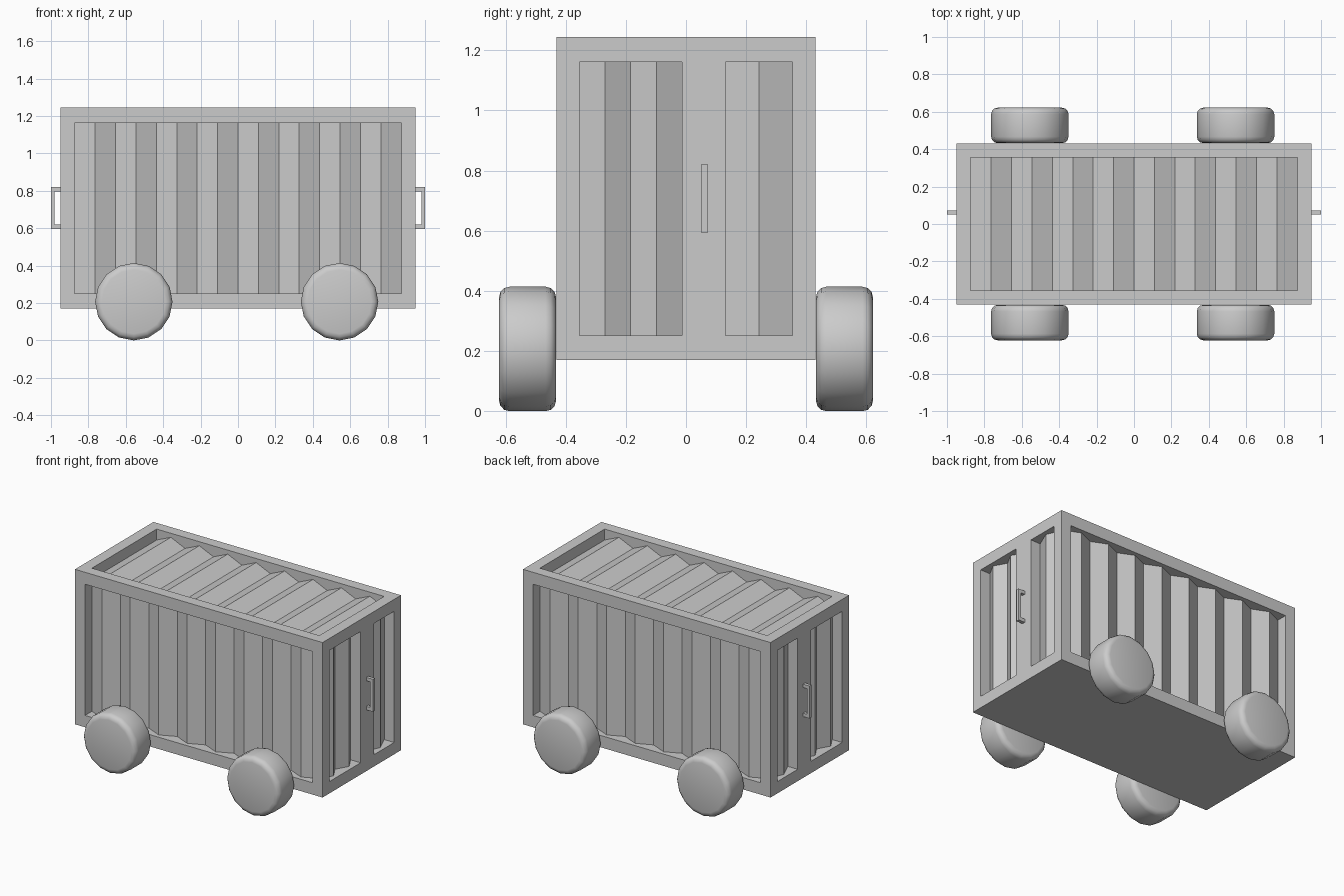
import bpy, bmesh
from math import pi
from mathutils import Vector, Matrix

if "Cube" in bpy.data.objects:
    bpy.data.objects.remove(bpy.data.objects["Cube"])

HX, HY, Z0, Z1 = 0.95, 0.43, 0.17, 1.245
PEAK, VALLEY = 0.028, 0.076


def finish(bm, name):
    bmesh.ops.recalc_face_normals(bm, faces=bm.faces)
    me = bpy.data.meshes.new(name)
    bm.to_mesh(me)
    bm.free()
    ob = bpy.data.objects.new(name, me)
    bpy.context.collection.objects.link(ob)
    return ob


def add_box(bm, lo, hi):
    lo, hi = Vector(lo), Vector(hi)
    m = Matrix.Translation((lo + hi) / 2) @ Matrix.Diagonal((*(hi - lo), 1))
    bmesh.ops.create_cube(bm, size=1, matrix=m)


def activate(ob):
    bpy.ops.object.select_all(action='DESELECT')
    ob.select_set(True)
    bpy.context.view_layer.objects.active = ob


def add_recess(bm, point, u0, u1, v0, v1, strips):
    """Zigzag-floored prism; point(u, v, depth) maps onto one side of the body."""
    prof = [(u0 + (u1 - u0) * i / strips, PEAK if i % 2 else VALLEY)
            for i in range(strips + 1)]
    prof += [(u1, -0.05), (u0, -0.05)]
    rings = [[bm.verts.new(point(u, v, d)) for u, d in prof] for v in (v0, v1)]
    a, b = rings
    bm.faces.new(a)
    bm.faces.new(b[::-1])
    for i in range(len(a)):
        j = (i + 1) % len(a)
        bm.faces.new((a[i], b[i], b[j], a[j]))


# container body with recessed corrugated panels
bm = bmesh.new()
add_box(bm, (-HX, -HY, Z0), (HX, HY, Z1))
body = finish(bm, "container_body")

bm = bmesh.new()
add_recess(bm, lambda u, v, d: (u, v, Z1 - d), -0.873, 0.873, -0.355, 0.355, 16)
for s in (-1, 1):
    add_recess(bm, lambda u, v, d: (u, s * (HY - d), v), -0.873, 0.873, 0.252, 1.162, 16)
    end = lambda u, v, d: (s * (HX - d), u, v)
    add_recess(bm, end, -0.355, -0.013, 0.252, 1.162, 4)
    add_recess(bm, end, 0.132, 0.355, 0.252, 1.162, 2)
cutter = finish(bm, "panel_cutter")
cutter.hide_render = True

mod = body.modifiers.new("panels", 'BOOLEAN')
mod.operation = 'DIFFERENCE'
mod.solver = 'EXACT'
mod.object = cutter
activate(body)
bpy.ops.object.modifier_apply(modifier=mod.name)
bpy.data.objects.remove(cutter)

# door handles on both ends
for s, side in ((-1, "left"), (1, "right")):
    bm = bmesh.new()
    pts = [(0.94, 0.595), (1.0, 0.595), (1.0, 0.82), (0.94, 0.82),
           (0.94, 0.797), (0.98, 0.797), (0.98, 0.619), (0.94, 0.619)]
    face = bm.faces.new([bm.verts.new((s * x, 0.05, z)) for x, z in pts])
    ext = bmesh.ops.extrude_face_region(bm, geom=[face])
    verts = [g for g in ext["geom"] if isinstance(g, bmesh.types.BMVert)]
    bmesh.ops.translate(bm, verts=verts, vec=(0, 0.023, 0))
    finish(bm, side + "_door_handle")

# four rounded wheels
for sy, row in ((-1, "front"), (1, "back")):
    for x, side in ((-0.557, "left"), (0.543, "right")):
        bm = bmesh.new()
        m = Matrix.Translation((x, sy * 0.527, 0.207)) @ Matrix.Rotation(pi / 2, 4, 'X')
        bmesh.ops.create_cone(bm, cap_ends=True, segments=16, radius1=0.207,
                              radius2=0.207, depth=0.19, matrix=m)
        rims = [e for e in bm.edges if any(len(f.verts) > 4 for f in e.link_faces)]
        bmesh.ops.bevel(bm, geom=rims, offset=0.035, segments=3, profile=0.5,
                        affect='EDGES')
        wheel = finish(bm, f"{row}_{side}_wheel")
        activate(wheel)
        bpy.ops.object.shade_smooth_by_angle(angle=pi / 5)
